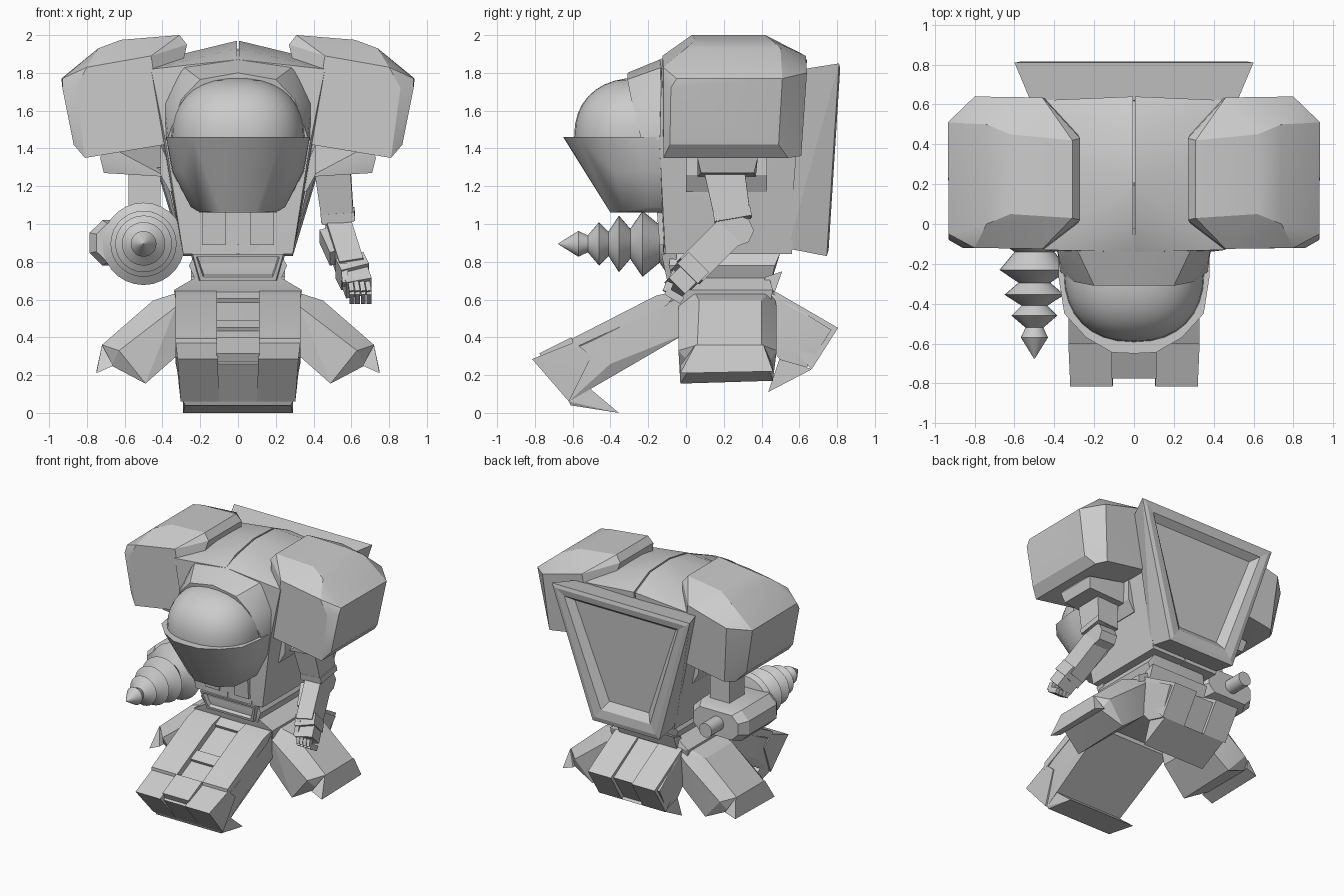
import bpy, bmesh, math
from mathutils import Vector

grey = bpy.data.materials.new("grey metal")
grey.diffuse_color = (0.6, 0.6, 0.6, 1)


def finish(name, bm, angle=22):
    bmesh.ops.recalc_face_normals(bm, faces=bm.faces)
    me = bpy.data.meshes.new(name)
    bm.to_mesh(me)
    bm.free()
    me.materials.append(grey)
    ob = bpy.data.objects.new(name, me)
    bpy.context.collection.objects.link(ob)
    bpy.ops.object.select_all(action='DESELECT')
    ob.select_set(True)
    bpy.context.view_layer.objects.active = ob
    bpy.ops.object.shade_smooth_by_angle(angle=math.radians(angle))
    return ob


def hull_mesh(pts):
    bm = bmesh.new()
    for p in pts:
        bm.verts.new(p)
    r = bmesh.ops.convex_hull(bm, input=bm.verts)
    junk = {v for v in r["geom_interior"] + r["geom_unused"] if isinstance(v, bmesh.types.BMVert)}
    bmesh.ops.delete(bm, geom=list(junk), context='VERTS')
    bmesh.ops.dissolve_limit(bm, angle_limit=0.02, verts=bm.verts, edges=bm.edges)
    return bm


def hull(name, pts, angle=22):
    return finish(name, hull_mesh(pts), angle)


def flip(pts):
    return [(-x, y, z) for x, y, z in pts]


def sym(name, pts, angle=22):      # one part symmetric about x = 0
    return hull(name, pts + flip(pts), angle)


def pair(name, pts, angle=22):     # a left and a right copy
    hull(name + "_left", pts, angle)
    hull(name + "_right", flip(pts), angle)


def box(x0, x1, y0, y1, z0, z1):
    return [(x, y, z) for x in (x0, x1) for y in (y0, y1) for z in (z0, z1)]


def slab(profile, x0, x1):         # yz profile extruded along x
    return [(x, y, z) for x in (x0, x1) for y, z in profile]


def beam(p0, p1, w, d, taper=1.0):
    p0, p1 = Vector(p0), Vector(p1)
    a = (p1 - p0).normalized()
    u = (Vector((1, 0, 0)) - a * a.x).normalized()
    v = a.cross(u)
    return [tuple(p + u * i * w / 2 * k + v * j * d / 2 * k)
            for p, k in ((p0, 1), (p1, taper)) for i in (-1, 1) for j in (-1, 1)]


def lathe_y(name, prof, cx, cz, n=28, angle=30):
    bm = bmesh.new()
    rings = [[bm.verts.new((cx + r * math.cos(t * math.tau / n), y, cz + r * math.sin(t * math.tau / n)))
              for t in range(n)] for y, r in prof]
    for a, b in zip(rings, rings[1:]):
        for i in range(n):
            bm.faces.new((a[i], a[(i + 1) % n], b[(i + 1) % n], b[i]))
    bm.faces.new(rings[0])
    bm.faces.new(rings[-1])
    return finish(name, bm, angle)


# Torso: two shells with a narrow centre seam over an inner core
g = 0.006
pair("torso_shell", [(g, -.14, 1.87), (g, -.02, 1.93), (g, .2, 1.97), (g, .45, 1.96), (g, .64, 1.87),
                     (.46, -.13, 1.82), (.46, .1, 1.86), (.46, .4, 1.86), (.48, .62, 1.82),
                     (.38, -.14, 1.42), (.40, .62, 1.40), (.29, -.11, .84), (.29, .56, .84),
                     (g, -.14, 1.4), (g, -.12, .84), (g, .56, .84)], 30)
sym("torso_core", [(.2, -.135, 1.8), (.2, .63, 1.8), (.2, -.118, .845), (.2, .555, .845), (0, .2, 1.93)])

# Back plate: wide frame around a sunken panel
half = [(.52, .62, 1.82), (.6, .81, 1.85), (.29, .54, .87), (.29, .745, .83)]
bm = hull_mesh(half + flip(half))
bm.normal_update()
face = max(bm.faces, key=lambda f: f.normal.y)
for t, d in ((.045, .008), (.085, -.008), (.07, -.05)):
    bmesh.ops.inset_individual(bm, faces=[face], thickness=t, depth=d)
finish("back_plate", bm, 8)

# Cockpit: hood, dome and jaw
sym("hood", [(.385, -.1, 1.44), (.39, -.1, 1.65), (.3, -.1, 1.84), (0, -.02, 1.92), (.37, -.24, 1.46),
             (.37, -.2, 1.62), (.3, -.29, 1.66), (.2, -.31, 1.765), (0, -.31, 1.80)], 35)
bm = bmesh.new()
bmesh.ops.create_uvsphere(bm, u_segments=32, v_segments=18, radius=1)
for v in bm.verts:
    q = [math.copysign(abs(c) ** .87, c) for c in v.co]
    v.co = (q[0] * .352, q[1] * .352 - .24, q[2] * .315 + 1.46)
bmesh.ops.bisect_plane(bm, geom=bm.verts[:] + bm.edges[:] + bm.faces[:], plane_co=(0, 0, 1.43),
                       plane_no=(0, 0, -1), clear_outer=True)
finish("canopy_dome", bm, 40)
sym("jaw", [(.38, -.1, 1.46), (.38, -.26, 1.46), (.35, -.45, 1.46), (.24, -.57, 1.46), (.11, -.645, 1.46),
            (0, -.65, 1.46), (.35, -.1, 1.28), (.345, -.23, 1.28), (.3, -.38, 1.28), (.1, -.535, 1.28),
            (.25, -.1, 1.09), (.25, -.2, 1.09), (.2, -.33, 1.065), (.09, -.4, 1.06), (.2, -.1, 1.06)], 35)
pair("chin_panel", slab([(-.09, 1.08), (-.155, 1.08), (-.14, .89), (-.09, .89)], .065, .19))
sym("chin_centre", slab([(-.09, 1.08), (-.14, 1.08), (-.128, .89), (-.09, .89)], 0, .065))

# Shoulder armour
pair("shoulder_armour", [
    (.27, .02, 1.95), (.27, .43, 1.95), (.31, .03, 2.0), (.31, .42, 2.0), (.46, -.125, 1.89), (.46, .635, 1.89),
    (.62, .05, 1.975), (.62, .45, 1.975), (.74, 0, 1.93), (.74, .5, 1.93), (.8, -.12, 1.83), (.8, .64, 1.80),
    (.86, -.12, 1.72), (.93, -.05, 1.77), (.935, .51, 1.77), (.93, -.08, 1.72),
    (.87, -.085, 1.42), (.87, .49, 1.42), (.81, -.12, 1.35), (.81, .54, 1.35), (.76, .61, 1.36),
    (.39, -.12, 1.42), (.39, .61, 1.42)], 25)
pair("shoulder_mount", [(.3, 0, 1.17), (.3, .43, 1.17), (.36, 0, 1.17), (.36, .43, 1.17),
                        (.41, 0, 1.26), (.41, .43, 1.26), (.41, 0, 1.42), (.41, .43, 1.42), (.3, .2, 1.42)])
pair("shoulder_bracket", [(.38, .06, 1.25), (.38, .37, 1.25), (.71, .08, 1.27), (.71, .36, 1.27),
                          (.73, .06, 1.35), (.73, .38, 1.35), (.7, .06, 1.42), (.38, .38, 1.42)])

# Hand arm on +x
hull("hand_upper_arm", beam((.5, .2, 1.3), (.53, .25, 1.02), .19, .215, .88))
hull("hand_arm_cuff", beam((.527, .243, 1.07), (.53, .25, 1.025), .18, .2))
hull("elbow", [(x, .265 + .095 * math.cos(a), .965 + .085 * math.sin(a)) for x in (.46, .6)
               for a in [k * math.tau / 8 for k in range(8)]])
hull("hand_forearm", beam((.53, .24, .97), (.6, .02, .75), .13, .17))
hull("forearm_plate", beam((.455, .2, .94), (.51, .08, .82), .05, .1))
hull("wrist", beam((.59, .05, .78), (.62, -.01, .72), .155, .15))
hull("palm", beam((.615, .01, .73), (.64, -.06, .66), .14, .12))
for i in range(4):
    x = .595 + i * .03
    hull("finger_%d" % i, beam((x, -.085, .69), (x + .008, -.105, .64), .026, .04))
    hull("fingertip_%d" % i, beam((x + .008, -.105, .645), (x + .008, -.02, .595), .026, .04))
hull("thumb", beam((.56, -.03, .78), (.57, -.08, .68), .035, .05))

# Drill arm on -x
hull("drill_upper_arm", box(-.58, -.41, .1, .29, .95, 1.3))
hull("drill_housing", [(-.545 + .24 * sx * cx * k, y, .9 + .12 * sz * cz * k) for sx in (-1, 1) for sz in (-1, 1)
                       for cx, cz in ((1, .45), (.72, 1)) for y, k in ((-.06, .85), (0, 1), (.34, 1), (.41, .8))])
lathe_y("drill", [(0, .12), (-.02, .2), (-.06, .218), (-.14, .1), (-.23, .175), (-.295, .08), (-.355, .15),
                  (-.41, .065), (-.46, .115), (-.52, .045), (-.57, .068), (-.675, .003)], -.5, .895)
lathe_y("exhaust_pipe", [(.38, .055), (.56, .055)], -.56, .905, 20)

# Waist with a framed front plate
sym("waist", [(.22, -.08, .85), (.26, -.09, .78), (.22, -.07, .69), (.22, .5, .85), (.26, .47, .78), (.22, .45, .69)])
half = [(.25, -.05, .84), (.24, -.13, .84), (.2, -.1, .70), (.21, -.05, .70)]
bm = hull_mesh(half + flip(half))
bm.normal_update()
face = min(bm.faces, key=lambda f: f.normal.y)
bmesh.ops.inset_individual(bm, faces=[face], thickness=.025)
bmesh.ops.inset_individual(bm, faces=[face], thickness=.008, depth=-.03)
finish("waist_plate", bm)
sym("hip_base", [(.22, -.07, .72), (.22, .44, .72), (.34, -.06, .65), (.34, .46, .65), (.3, 0, .45), (.3, .42, .45)])
sym("hip_rear_wedge", slab([(.4, .66), (.47, .64), (.51, .75), (.42, .72)], 0, .25))

# Front skirt: body, raised rails, hatch blocks and lower lip
sym("front_skirt", [(.32, -.02, .62), (.24, .02, .65), (.33, -.5, .38), (.29, -.77, .26), (.29, -.62, .06),
                    (.29, -.5, .13), (.31, 0, .42), (.33, -.4, .26)])
pair("skirt_rail", slab([(-.04, .65), (-.16, .62), (-.6, .395), (-.6, .34), (-.1, .57)], .11, .33))
pair("skirt_rail_end", [(x * k, y, z) for x in (.11, .33) for y, z, k in
                        ((-.59, .375, 1), (-.815, .285, .97), (-.62, .06, .92), (-.5, .3, 1))])
for i, (y, l, h) in enumerate(((-.08, .07, .0), (-.38, .08, .0), (-.68, .17, .035))):
    z = .63 + (y + .06) * .5 + h - .02
    hull("skirt_hatch_%d" % i, beam((0, y + l / 2, z + l / 4), (0, y - l / 2, z - l / 4), .225, .05))
sym("front_skirt_lip", [(.29, -.62, .06), (.28, -.61, .04), (.29, -.355, .0), (.29, -.51, .13)])

# Side skirts with a flared end
pair("side_skirt", [(.22, 0, .65), (.22, .46, .65), (.34, .05, .63), (.34, .41, .63), (.45, .07, .595),
                    (.45, .4, .595), (.72, .06, .36), (.72, .4, .36), (.33, -.04, .56), (.33, .48, .56),
                    (.63, -.04, .33), (.63, .48, .33), (.67, .03, .25), (.67, .43, .25), (.49, -.03, .155),
                    (.49, .46, .17), (.28, 0, .34), (.28, .44, .34)], 12)
pair("side_skirt_lip", [(.72, .05, .36), (.72, .41, .36), (.75, -.03, .21), (.75, .46, .22),
                        (.66, -.03, .25), (.66, .46, .25)])

# Back skirt: body, twin panels and lower lip
sym("back_skirt", [(.28, .38, .66), (.28, .46, .63), (.31, .77, .44), (.28, .64, .24), (.28, .5, .28), (.28, .38, .42)])
pair("back_skirt_panel", slab([(.46, .65), (.805, .45), (.665, .23), (.6, .3), (.5, .55)], .09, .29))
sym("back_skirt_lip", slab([(.665, .23), (.63, .22), (.435, .11), (.5, .3)], 0, .27))
